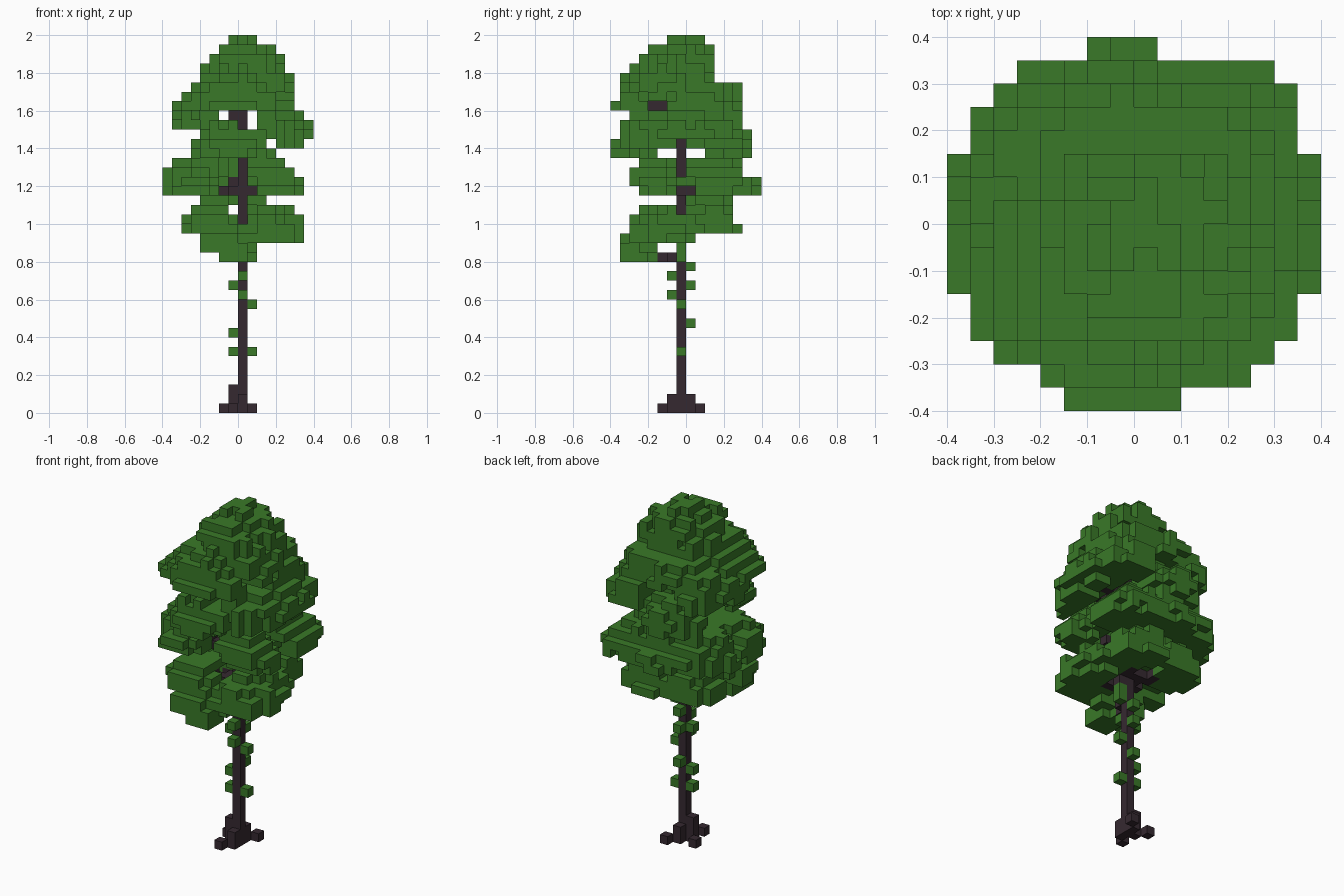
import bpy
import bmesh
import random
from itertools import product
from mathutils import Vector

random.seed(4)
CELL = 0.05

cube = bpy.data.objects.get("Cube")
if cube:
    bpy.data.objects.remove(cube, do_unlink=True)


def make_material(name, colour):
    mat = bpy.data.materials.new(name)
    mat.use_nodes = True
    mat.diffuse_color = (*colour, 1)
    bsdf = mat.node_tree.nodes["Principled BSDF"]
    bsdf.inputs["Base Color"].default_value = (*colour, 1)
    bsdf.inputs["Roughness"].default_value = 0.9
    return mat


AXES = [Vector(v) for v in ((1, 0, 0), (0, 1, 0), (0, 0, 1))]
SIDES = [(axis, sign) for axis in range(3) for sign in (1, -1)]


def neighbours(cell):
    for axis, sign in SIDES:
        yield tuple(int(c) for c in Vector(cell) + AXES[axis] * sign)


def build_blocks(name, cells, solid, mat):
    """Skin a set of grid cells with the faces that are not covered."""
    bm = bmesh.new()
    corners = {}

    def corner(p):
        key = tuple(round(c) for c in p)
        if key not in corners:
            corners[key] = bm.verts.new(Vector(key) * CELL)
        return corners[key]

    for cell in sorted(cells):
        for (axis, sign), other in zip(SIDES, neighbours(cell)):
            if other in solid:
                continue
            u, v = AXES[(axis + 1) % 3], AXES[(axis + 2) % 3]
            base = Vector(cell) + (AXES[axis] if sign > 0 else Vector())
            ring = [base, base + u, base + u + v, base + v]
            bm.faces.new([corner(p) for p in ring[::sign]])
    mesh = bpy.data.meshes.new(name)
    bm.to_mesh(mesh)
    bm.free()
    mesh.materials.append(mat)
    obj = bpy.data.objects.new(name, mesh)
    bpy.context.collection.objects.link(obj)


# Leaf clumps in grid cells: centre x, y, z, radius x, y, height of the dome
CLUMPS = [
    # lowest tier
    (-1.5, -4.8, 17.5, 3.7, 2.8, 2.5), (3.5, -2, 19.6, 3.8, 4.5, 2.8),
    (2, 3, 20.5, 3.5, 3.2, 2.6), (-3, 2.5, 20.5, 3.4, 3.3, 2.6),
    (-3, -3.5, 20.5, 3.2, 2.9, 2.6),
    # second tier
    (-4.6, -1.7, 24.6, 3.8, 4.2, 2.8), (-4.2, 3, 24.6, 4, 3.8, 2.8),
    (3.8, 3.5, 24.6, 3.6, 3.8, 2.8), (3.8, -3.5, 24.6, 3.4, 3.5, 3),
    (-0.5, 5, 24.6, 3, 3.2, 2.8),
    # third tier
    (-1, -5, 28.6, 4.2, 3.3, 3), (-1.5, 4, 28.6, 3.8, 3.3, 2.6),
    (3.5, -3.5, 29.6, 3.6, 3.6, 3), (4.9, 0, 30.2, 3.4, 4.2, 3),
    (3.7, 3.4, 30.4, 3.5, 3.2, 2.8),
    # upper tier
    (-4, 0.5, 31.8, 3.4, 4.5, 2.8), (-3.5, 3.2, 31.8, 3.2, 3, 2.8),
    (-0.5, -4.7, 33.3, 4.6, 3.6, 3), (3, 0, 33.5, 3.4, 5, 3),
    (0, 3, 33.8, 4.5, 3.1, 3), (-3.5, -2.2, 33.3, 3.5, 4, 3),
    # crown
    (0.8, -1, 35.8, 4.9, 5.5, 4.3),
]

# Outline of each foliage layer, from the lowest up: x from, to, y from, to
LOWEST = 16
LAYERS = [
    (-2, 2, -7, -3), (-5, 2, -7, -3), (-4, 7, -7, 4), (-6, 7, -6, 6),
    (-6, 7, -6, 5), (-5, 6, -5, 5), (-4, 6, -5, 5), (-8, 7, -5, 8),
    (-8, 7, -7, 8), (-8, 6, -7, 6), (-7, 5, -6, 6), (-5, 4, -8, 7),
    (-5, 7, -8, 7), (-4, 8, -7, 7), (-7, 8, -7, 6), (-7, 8, -6, 6),
    (-7, 6, -8, 6), (-6, 6, -7, 6), (-5, 6, -7, 6), (-4, 6, -7, 3),
    (-4, 5, -6, 3), (-3, 5, -6, 4), (-2, 4, -4, 3), (-1, 2, -2, 2),
]

# Open gaps between the tiers: lowest and highest cell
GAPS = [
    ((0, -9, 20), (0, -2, 25)), ((0, -9, 21), (1, -2, 23)),
    ((-1, -9, 21), (-1, 9, 21)), ((-2, -9, 31), (-2, 9, 31)),
    ((-1, -9, 31), (0, -2, 31)), ((0, -9, 30), (0, -2, 30)),
    ((1, -9, 30), (1, 9, 31)), ((3, -9, 28), (3, 9, 28)),
    ((-9, -3, 27), (9, 1, 27)), ((-9, -5, 22), (9, -2, 22)),
    ((0, -4, 32), (9, -3, 32)), ((1, -1, 21), (9, 1, 21)),
    ((1, -1, 25), (9, -1, 25)), ((1, -1, 28), (9, -1, 28)),
]


def in_gap(cell):
    return any(all(a <= c <= b for a, c, b in zip(lo, cell, hi)) for lo, hi in GAPS)


def in_outline(cell):
    x, y, z = cell
    x_from, x_to, y_from, y_to = LAYERS[z - LOWEST]
    round_plan = Vector((x + 0.2, y + 0.3)).length < 8.3
    return x_from <= x < x_to and y_from <= y < y_to and round_plan


# Trunk with spreading roots
trunk = {(0, -1, k) for k in range(36)}
for x, y, height in [(-1, -1, 3), (0, 0, 2), (0, -2, 2),
                     (-2, 0, 1), (1, 1, 1), (-1, -3, 1)]:
    trunk |= {(x, y, k) for k in range(height)}

# Branches rising from the trunk into each clump
branches = set()
for x, y, z, rx, ry, up in CLUMPS[:-1]:
    start, end = Vector((0.5, -0.5, z - 1.8)), Vector((x, y, z + 0.5))
    for step in range(13):
        p = start.lerp(end, step / 18)
        branches.add(tuple(int(c // 1) for c in p))
branches = {c for c in branches if not in_gap(c)} - trunk
wood = trunk | branches

# Foliage: ragged domes that droop away from the trunk
DROOP = 0.25
foliage = set()
for x, y, z, rx, ry, up in CLUMPS:
    reach = Vector((x, y)).length
    for cell in product(range(-8, 8), range(-8, 8), range(LOWEST, 40)):
        dx, dy, dz = (c + 0.5 - m for c, m in zip(cell, (x, y, z)))
        dz += DROOP * (Vector((x + dx, y + dy)).length - reach)
        dist = (dx / rx) ** 2 + (dy / ry) ** 2 + (dz / (up if dz > 0 else 1.7)) ** 2
        ragged = dist < 1 + random.uniform(-0.35, 0.2)
        if ragged and in_outline(cell) and not in_gap(cell):
            foliage.add(cell)
foliage -= wood
foliage = {c for c in foliage if sum(n in foliage for n in neighbours(c)) > 1}

# Small leaves growing on the bare trunk
trunk_leaves = {(-1, -1, 6), (1, -1, 6), (-1, -1, 8), (0, 0, 9), (1, -1, 11),
                (0, -2, 12), (0, 0, 13), (-1, -1, 13), (0, -2, 14),
                (0, 0, 15), (1, -1, 16), (1, -1, 17)} - wood - foliage

bark = make_material("dark bark", (0.036, 0.022, 0.03))
green = make_material("leaf green", (0.041, 0.19, 0.021))
solid = wood | foliage | trunk_leaves
build_blocks("trunk", trunk, solid, bark)
build_blocks("branches", branches, solid, bark)
build_blocks("foliage", foliage, solid, green)
build_blocks("trunk_leaves", trunk_leaves, solid, green)
